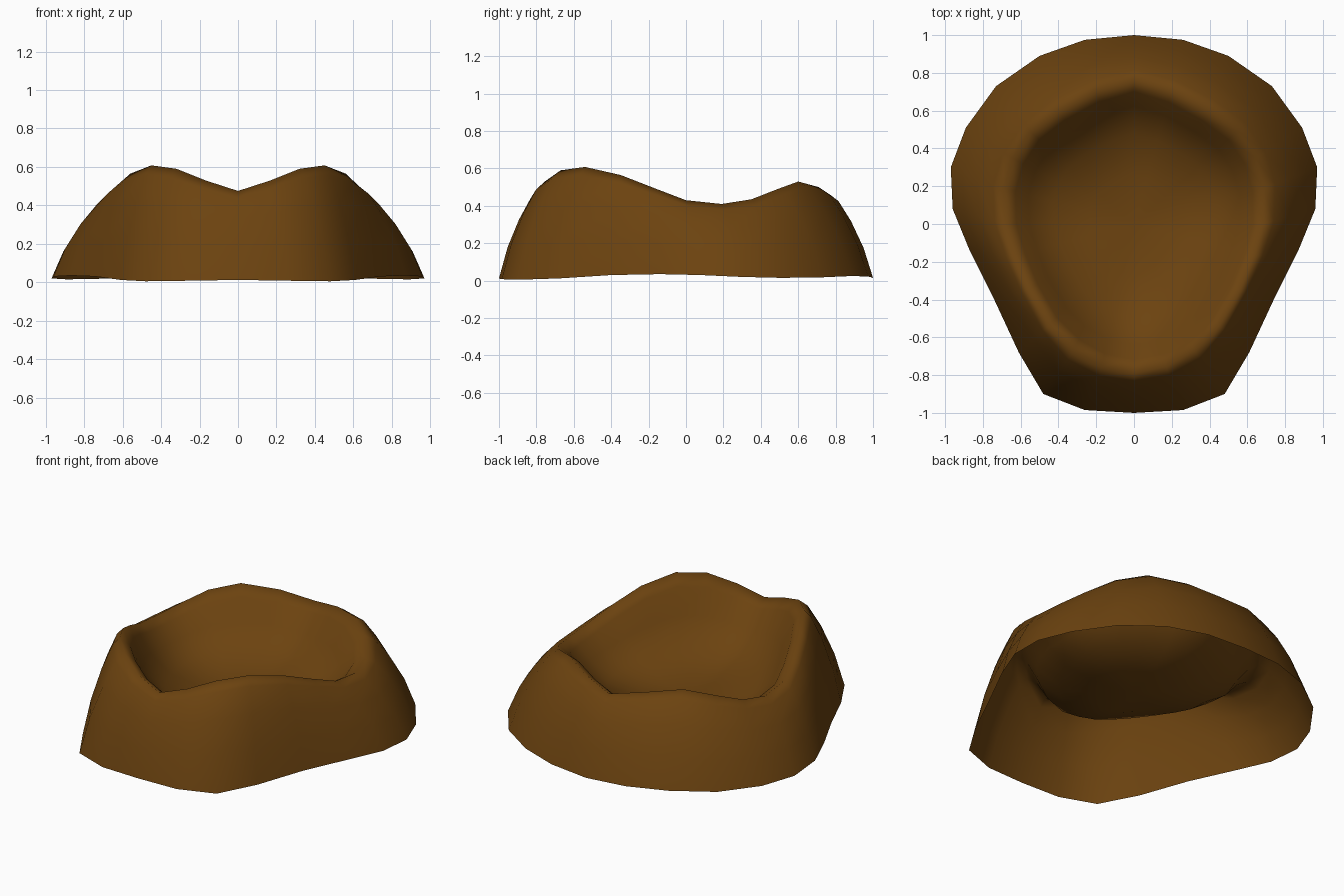
import bpy, bmesh

if "Cube" in bpy.data.objects:
    bpy.data.objects.remove(bpy.data.objects["Cube"])

# Half outline, front centre to back centre: base (x, y, z) and rim crest (x, y, z)
base = [(0, -1, .012), (.26, -.985, .008), (.48, -.90, .005), (.61, -.68, .012),
        (.74, -.40, .03), (.87, -.14, .035), (.96, .08, .03), (.97, .30, .02),
        (.89, .51, .015), (.73, .73, .018), (.50, .89, .025), (.26, .975, .022), (0, 1, .015)]
rim = [(0, -.79, .475), (.17, -.755, .53), (.32, -.67, .59), (.45, -.54, .608),
       (.56, -.35, .565), (.635, -.17, .495), (.685, 0, .43), (.69, .19, .41),
       (.645, .35, .435), (.55, .49, .49), (.40, .60, .53), (.20, .71, .50), (0, .77, .46)]


def mirrored(half):
    return half + [(-x, y, z) for x, y, z in half[-2:0:-1]]


base, rim = mirrored(base), mirrored(rim)
n = len(base)
floor = .16
rings = []

# Outer wall: (inward fraction, height fraction) from base to crest
for h, v in [(0, 0), (.22, .36), (.51, .68), (.80, .92), (1, 1)]:
    rings.append([(b[0] + (r[0] - b[0]) * h, b[1] + (r[1] - b[1]) * h,
                   b[2] + (r[2] - b[2]) * v) for b, r in zip(base, rim)])

# Basin: (plan scale, height fraction above the floor)
for s, v in [(.91, .86), (.81, .52), (.62, .20), (.34, .04)]:
    rings.append([(x * s, y * s, floor + (z - floor) * v) for x, y, z in rim])

bm = bmesh.new()
loops = [[bm.verts.new(p) for p in ring] for ring in rings]
for a, b in zip(loops, loops[1:]):
    for i in range(n):
        j = (i + 1) % n
        bm.faces.new((a[i], a[j], b[j], b[i]))
centre = bm.verts.new((0, 0, floor))
for i in range(n):
    bm.faces.new((loops[-1][i], loops[-1][(i + 1) % n], centre))
for f in bm.faces:
    f.smooth = True

# Open-bottomed shell
mesh = bpy.data.meshes.new("hollow_seat")
bm.to_mesh(mesh)
bm.free()
seat = bpy.data.objects.new("hollow_seat", mesh)
bpy.context.collection.objects.link(seat)

mat = bpy.data.materials.new("brown")
mat.diffuse_color = (.15, .056, .005, 1)
mat.use_nodes = True
mat.node_tree.nodes["Principled BSDF"].inputs["Base Color"].default_value = mat.diffuse_color
mesh.materials.append(mat)
